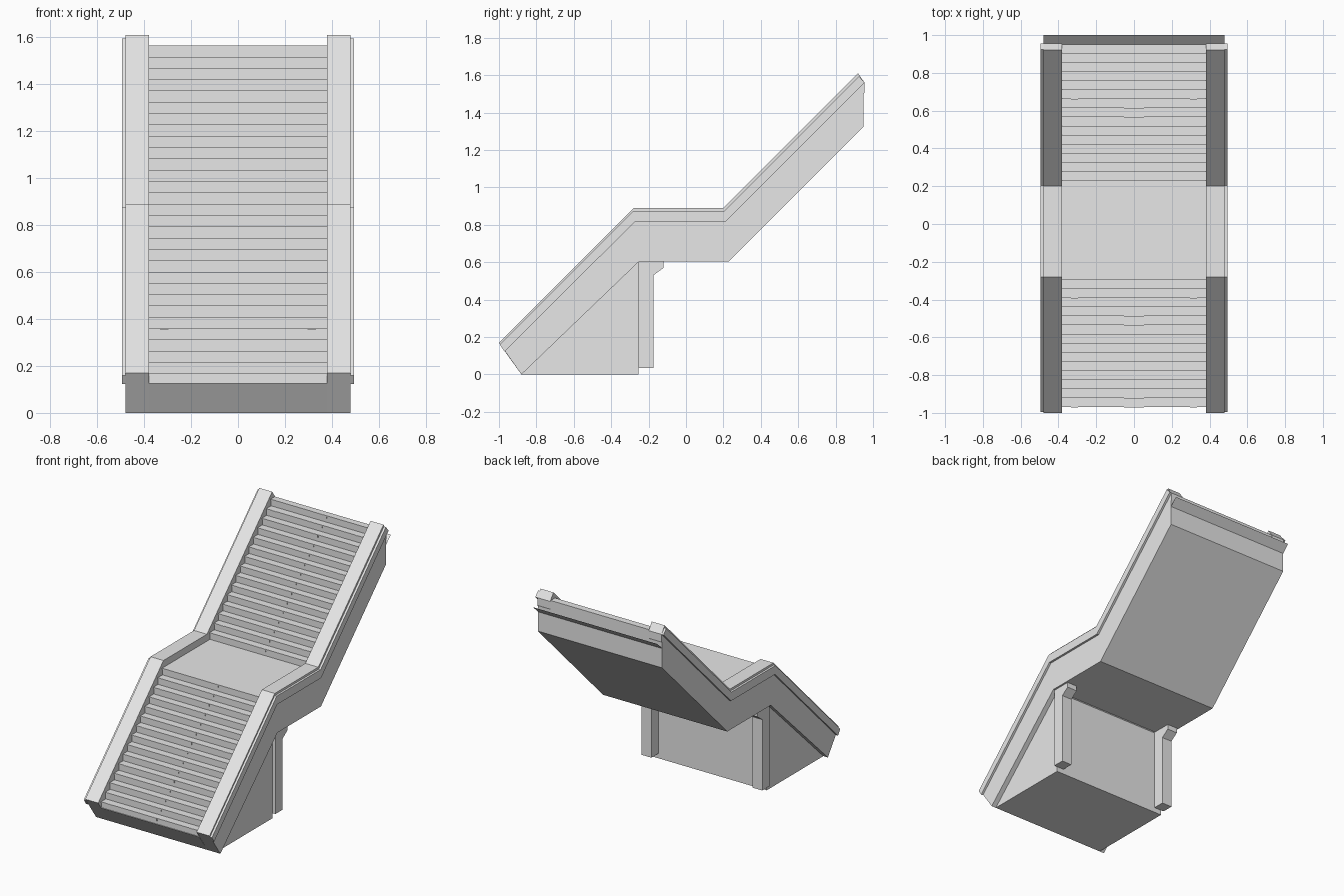
import bpy
import bmesh

cube = bpy.data.objects.get("Cube")
if cube:
    bpy.data.objects.remove(cube, do_unlink=True)

grey = bpy.data.materials.new("light_grey")
grey.use_nodes = True
COLOUR = (0.8, 0.8, 0.8, 1)
grey.diffuse_color = COLOUR
grey.node_tree.nodes["Principled BSDF"].inputs["Base Color"].default_value = COLOUR


def finish(name, bm):
    mesh = bpy.data.meshes.new(name)
    bm.to_mesh(mesh)
    bm.free()
    mesh.materials.append(grey)
    obj = bpy.data.objects.new(name, mesh)
    bpy.context.collection.objects.link(obj)
    return obj


def add_prism(bm, profile, x0, x1):
    """Extrude a (y, z) profile from x0 to x1."""
    face = bm.faces.new([bm.verts.new((x0, y, z)) for y, z in profile])
    moved = bmesh.ops.extrude_face_region(bm, geom=[face])["geom"]
    verts = [v for v in moved if isinstance(v, bmesh.types.BMVert)]
    bmesh.ops.translate(bm, verts=verts, vec=(x1 - x0, 0, 0))
    bmesh.ops.recalc_face_normals(bm, faces=bm.faces[:])


def prism(name, profile, x0, x1):
    bm = bmesh.new()
    add_prism(bm, profile, x0, x1)
    return finish(name, bm)


def pair(name, profile, x0, x1):
    prism("left_" + name, profile, x0, x1)
    prism("right_" + name, profile, -x1, -x0)


PITCH = 0.0482
RECESS = 0.005
NOSE = 0.008
LANDING = 0.842

# Step nosings: the lower flight ends at the landing, the upper one starts there
lower = [(-0.295 - PITCH * i, LANDING - PITCH * i) for i in reversed(range(15))]
upper = [(0.228 + PITCH * i, LANDING + PITCH * (i + 1)) for i in range(15)]


def flight(steps, z):
    points = []
    for y, top in steps:
        points += [(y + RECESS, z), (y + RECESS, top - NOSE),
                   (y, top - NOSE), (y, top)]
        z = top
    return points


# Staircase core with both flights and the landing
underside = [(0.95, 1.325), (0.23, 0.605), (-0.25, 0.605), (-0.88, 0)]
core = [(-0.97, 0.125)] + flight(lower, 0.125) + flight(upper, LANDING)
core += [(0.95, upper[-1][1])] + underside
prism("staircase", core, -0.38, 0.38)

# Side walls with their top rails
wall = [(-1, 0.17), (-0.28, 0.89), (0.2, 0.89), (0.92, 1.61),
        (0.955, 1.56), (0.955, 1.51), (0.95, 1.5)] + underside
pair("side_wall", wall, 0.38, 0.48)

# Projecting strip along the outside of each wall
strip = [(-0.97, 0.122), (-0.995, 0.16), (-0.28, 0.875), (0.205, 0.875),
         (0.925, 1.595), (0.955, 1.56), (0.21, 0.815), (-0.275, 0.815)]
pair("side_strip", strip, 0.48, 0.495)

# Wedge support, set in from the sides of the lower flight
prism("support_wedge", [(-0.88, 0), (-0.255, 0), (-0.255, 0.61)], -0.445, 0.445)

# Rear posts with a bracket at the top
post = [(-0.255, 0.035), (-0.175, 0.035), (-0.175, 0.53),
        (-0.12, 0.57), (-0.12, 0.606), (-0.255, 0.606)]
pair("rear_post", post, 0.39, 0.467)

# Thin sloping flap behind the top edge
bm = bmesh.new()
bm.faces.new([bm.verts.new(p) for p in
              [(-0.48, 0.95, 1.46), (0.48, 0.95, 1.46),
               (0.48, 1.0, 1.51), (-0.48, 1.0, 1.51)]])
finish("rear_flap", bm)

# Shallow plates on the risers, and small tabs on every fourth step
plates = bmesh.new()
for i, (y, top) in enumerate(lower + upper):
    def plate(x, half, drop, depth):
        add_prism(plates, [(y + depth, top - drop), (y + 0.006, top - drop),
                           (y + 0.006, top - 0.001), (y + depth, top - 0.001)],
                  x - half, x + half)
    plate(0, 0.052, 0.02, -0.001)
    if i % 4 == 0:
        for x in (-0.315, 0.315):
            plate(x, 0.018, 0.006, -0.002)
finish("riser_plates", plates)
